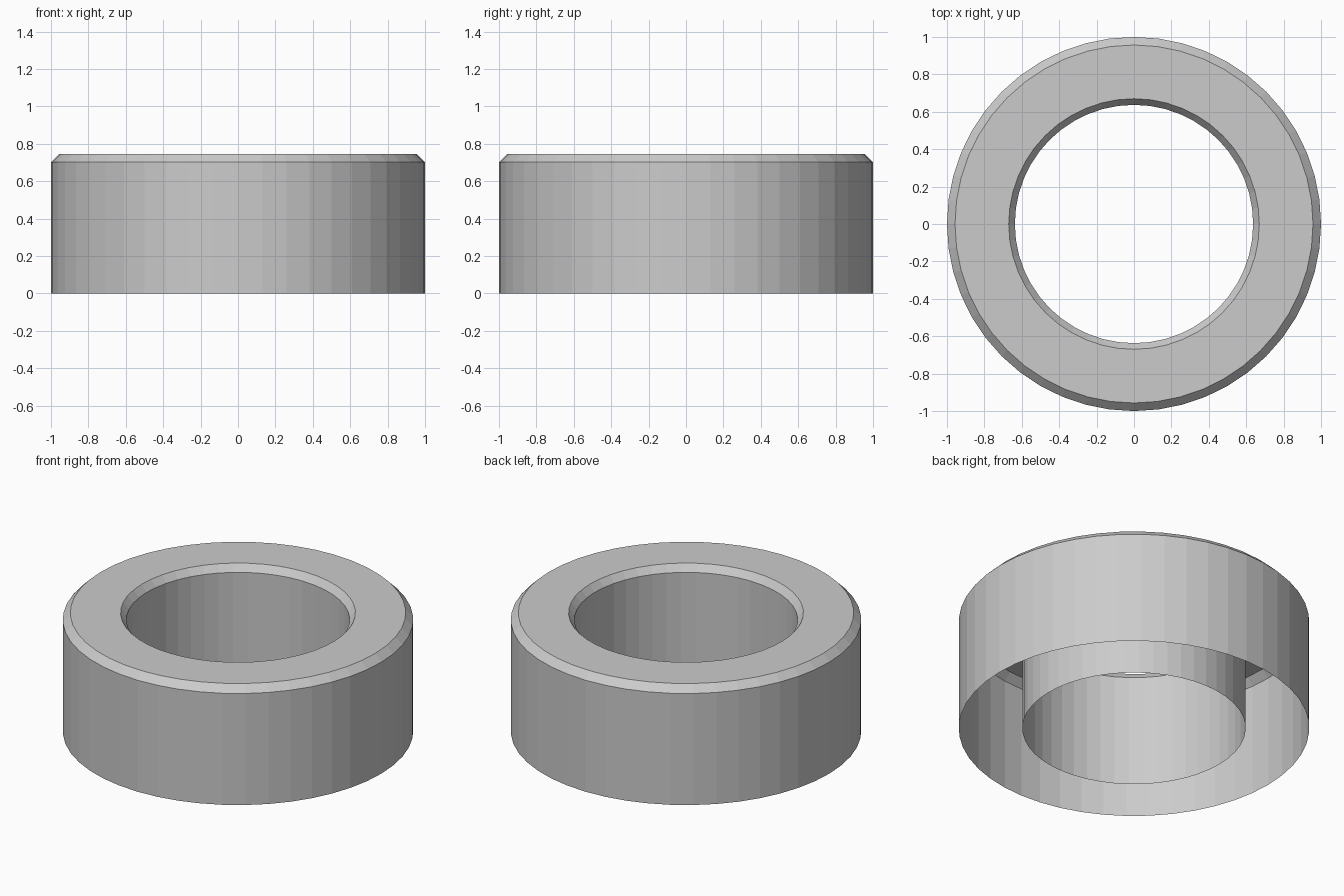
import bpy
import bmesh
from math import cos, sin, tau

if "Cube" in bpy.data.objects:
    bpy.data.objects.remove(bpy.data.objects["Cube"])

SIDES = 48

# Cross-section (radius, height): outer wall, outer bevel, flat top, inner bevel, inner wall
profile = [(1.0, 0.0), (1.0, 0.702), (0.957, 0.745),
           (0.67, 0.745), (0.637, 0.702), (0.637, 0.0)]

# Hollow ring shell, open underneath
bm = bmesh.new()
loops = []
for r, z in profile:
    loops.append([bm.verts.new((r * cos(tau * i / SIDES), r * sin(tau * i / SIDES), z))
                  for i in range(SIDES)])
for low, high in zip(loops, loops[1:]):
    for i in range(SIDES):
        j = (i + 1) % SIDES
        bm.faces.new((low[i], low[j], high[j], high[i]))

mesh = bpy.data.meshes.new("ring_shell")
bm.to_mesh(mesh)
bm.free()
ring = bpy.data.objects.new("ring_shell", mesh)
bpy.context.collection.objects.link(ring)
